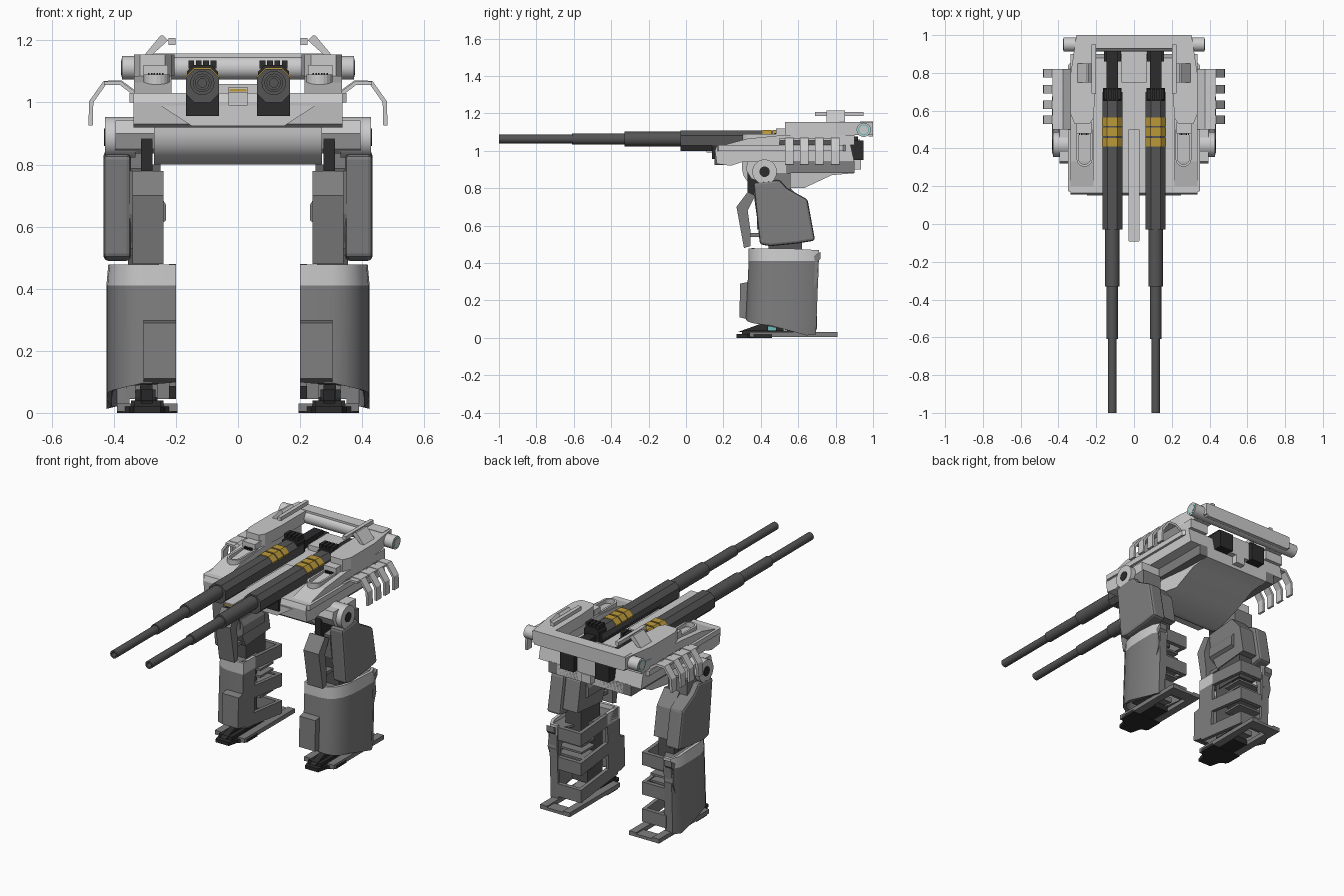
import bpy, bmesh, math
from mathutils import Vector

if "Cube" in bpy.data.objects:
    bpy.data.objects.remove(bpy.data.objects["Cube"])


def mat(name, r, g, b):
    m = bpy.data.materials.new(name)
    m.diffuse_color = (r, g, b, 1)
    m.use_nodes = True
    m.node_tree.nodes["Principled BSDF"].inputs["Base Color"].default_value = m.diffuse_color
    return m


BARREL = mat("dark_barrel", .09, .09, .09)
BLACK = mat("black_metal", .025, .025, .027)
LEG = mat("leg_grey", .21, .21, .21)
YELLOW = mat("ochre", .5, .32, .04)
TEAL = mat("teal", .15, .5, .5)


def smooth(ob):
    bpy.context.view_layer.objects.active = ob
    bpy.ops.object.select_all(action='DESELECT')
    ob.select_set(True)
    bpy.ops.object.shade_smooth_by_angle()
    return ob


def finish(name, bm, m, mirror):
    bmesh.ops.recalc_face_normals(bm, faces=bm.faces)
    me = bpy.data.meshes.new(name)
    bm.to_mesh(me)
    bm.free()
    ob = bpy.data.objects.new(name, me)
    bpy.context.collection.objects.link(ob)
    if m:
        me.materials.append(m)
    if mirror:
        ob.modifiers.new("mirror", 'MIRROR')
    return ob


def prism(name, pts, axis, lo, hi, m=None, mirror=True):
    """Extrude a profile: x takes (y,z), y takes (x,z), z takes (x,y)."""
    bm = bmesh.new()
    place = {'x': lambda p, t: (t, *p), 'y': lambda p, t: (p[0], t, p[1]),
             'z': lambda p, t: (*p, t)}[axis]
    a, b = [[bm.verts.new(place(p, t)) for p in pts] for t in (lo, hi)]
    bm.faces.new(a)
    bm.faces.new(b[::-1])
    for i in range(len(pts)):
        j = (i + 1) % len(pts)
        bm.faces.new((a[i], a[j], b[j], b[i]))
    return finish(name, bm, m, mirror)


def box(name, x, y, z, m=None, mirror=True):
    return prism(name, [(x[0], y[0]), (x[1], y[0]), (x[1], y[1]), (x[0], y[1])], 'z', *z, m, mirror)


def cyl(name, axis, lo, hi, c, r, m=None, mirror=True, n=20):
    pts = [(c[0] + r * math.cos(k * math.tau / n), c[1] + r * math.sin(k * math.tau / n)) for k in range(n)]
    return smooth(prism(name, pts, axis, lo, hi, m, mirror))


def band(path, t):
    """Turn an open 2D path into a closed outline of thickness t."""
    P = [Vector(p) for p in path]
    back = []
    for i, p in enumerate(P):
        d = (P[min(i + 1, len(P) - 1)] - P[max(i - 1, 0)]).normalized()
        back.append(tuple(p + Vector((-d.y, d.x)) * t))
    return [tuple(p) for p in P] + back[::-1]


# ---- twin cannons ----
G = .115
for i, (a, b, r) in enumerate([(-.61, -.33, .030), (-.33, -.02, .039)]):
    cyl(f"barrel_section_{i}", 'y', a, b, (G, 1.063), r, BARREL)
bm = bmesh.new()   # hollow muzzle section turned from a profile
prof = [bm.verts.new((G + r, y, 1.063)) for r, y in [(.023, -.61), (.023, -1), (.014, -1), (.014, -.9), (.0, -.9)]]
es = [bm.edges.new(prof[i:i + 2]) for i in range(4)]
bmesh.ops.spin(bm, geom=prof + es, cent=(G, 0, 1.063), axis=(0, 1, 0), angle=math.tau, steps=20)
bmesh.ops.remove_doubles(bm, verts=bm.verts, dist=1e-5)
smooth(finish("muzzle", bm, BARREL, True))


def octo(w, z0, z1, c):
    return [(G - w + c, z0), (G + w - c, z0), (G + w, z0 + c), (G + w, z1 - c),
            (G + w - c, z1), (G - w + c, z1), (G - w, z1 - c), (G - w, z0 + c)]


prism("gun_housing", octo(.053, 1.0, 1.108, .027), 'y', -.03, .70, BARREL)
box("gun_cradle", (G - .053, G + .053), (.14, .7), (.957, 1.05), BLACK)
for y in (.41, .465, .52):
    prism("gun_band", octo(.055, 1.05, 1.112, .028), 'y', y, y + .045, YELLOW)
prism("gun_breech", octo(.05, .97, 1.12, .02), 'y', .65, .72, BLACK)
for k in range(4):
    x = G - .045 + k * .024
    box("breech_lug", (x, x + .018), (.66, .715), (1.11, 1.135), BLACK)
box("recoil_slide", (G - .03, G + .03), (.7, .92), (1.0, 1.075), BLACK)
box("breech_block", (G - .045, G + .045), (.86, .95), (.95, 1.055), BLACK)

# ---- hull ----
prism("hull", [(.155, 1.0), (.165, .93), (.24, .92), (.3, .94), (.9, .94), (.88, 1.03), (.165, 1.03)],
      'x', -.336, .336, None, False)
prism("hull_side", [(.33, .165), (.35, .175), (.35, .84), (.33, .86)], 'z', 1.0, 1.03)
prism("nose_plate", [(-.15, .925), (.15, .925), (.25, .99), (-.25, .99)], 'y', .152, .2, None, False)
box("gun_rail", (-.03, .03), (-.09, .5), (1.03, 1.05), None, False)
box("nose_sensor", (-.03, .03), (.11, .2), (.99, 1.05), None, False)
box("sensor_strip", (-.027, .027), (-.092, -.08), (1.036, 1.043), YELLOW, False)
belly = prism("belly", [(.3, .94), (.3, .9), (.308, .865), (.33, .835), (.365, .812), (.42, .80), (.63, .80),
                        (.78, .87), (.9, .88), (.9, .945)], 'x', -.27, .27, None, False)
for v in belly.data.vertices:     # belly narrows toward the tail
    if v.co.y > .6:
        v.co.x *= .8
smooth(belly)
prism("waist_beam", [(.33, .942), (.32, .9), (.35, .85), (.40, .835), (.48, .84), (.54, .88), (.54, .942)],
      'x', -.395, .395, None, False)
box("tail_underbox", (.08, .27), (.53, .9), (.88, .945), LEG)
box("tail_sensor", (-.065, .065), (.75, .93), (.95, 1.06), None, False)
box("tail_sensor_lens", (-.03, .03), (.9, .935), (.9, .95), None, False)

# ---- shoulder decks, exhausts and rear frame ----
prism("deck_ramp", [(.2, 1.03), (.33, 1.065), (.53, 1.085), (.9, 1.085), (.9, 1.03)], 'x', .215, .335)
prism("upper_arm_plate", [(.215, .56), (.235, .53), (.315, .53), (.335, .58), (.335, .80), (.305, 1.0), (.205, 1.0),
                          (.205, .69)], 'z', 1.085, 1.155)
box("grille_frame", (.225, .305), (.48, .54), (1.07, 1.12))
for k in range(6):
    box("grille_slat", (.24 + k * .009, .245 + k * .009), (.472, .49), (1.08, 1.095), BLACK)
exhaust = [(.22, .5)] + [(.262 - .042 * math.cos(a), .345 - .042 * math.sin(a))
                         for a in [k * math.pi / 10 for k in range(11)]] + [(.304, .5)]
prism("exhaust_rim", band(exhaust, .012), 'z', 1.05, 1.09)
box("inner_rail", (.202, .224), (.69, .95), (1.185, 1.207))
prism("antenna_blade", [(.30, 1.155), (.275, 1.155), (.225, 1.2), (.24, 1.215), (.25, 1.215)], 'y', .75, .85)
cyl("rear_crossbar", 'x', -.374, .374, (.95, 1.112), .038, None, False)
cyl("crossbar_cap", 'x', .37, .375, (.95, 1.112), .03, TEAL)
cyl("crossbar_plug", 'x', .37, .3765, (.95, 1.112), .024)
box("rear_beam", (-.295, .295), (.975, 1.0), (1.075, 1.157), None, False)
box("rear_beam_top", (-.295, .295), (.93, 1.0), (1.145, 1.157), None, False)

# ---- side skirts with ribs ----
prism("skirt", band([(.335, 1.022), (.38, 1.056), (.432, 1.056)], .012), 'y', .5, .82)
for y in (.53, .61, .69, .775):
    prism("skirt_rib", band([(.335, 1.024), (.38, 1.058), (.425, 1.058), (.466, 1.0), (.468, .925)], .014),
          'y', y, y + .045)

# ---- hips and thighs ----
cyl("hip_joint", 'x', .33, .428, (.42, .888), .066)
cyl("hip_pin", 'x', .42, .431, (.42, .888), .028, BLACK)
box("hip_strut", (.275, .312), (.33, .46), (.76, .89), BLACK)
box("hip_block", (.275, .40), (.44, .56), (.76, .88), LEG)
thigh = prism("thigh_armour", [(.36, .83), (.5, .845), (.54, .80), (.65, .74), (.69, .52), (.6, .505), (.45, .49),
                               (.395, .50), (.38, .64)], 'x', .345, .433, LEG)
bev = thigh.modifiers.new("soft_corners", 'BEVEL')
bev.width = .014
bev.segments = 2
prism("thigh_core", [(.36, .78), (.56, .80), (.63, .72), (.66, .55), (.43, .53), (.38, .64)], 'x', .25, .35, LEG)
prism("thigh_front_plate", [(.33, .78), (.27, .70), (.31, .48), (.345, .49), (.345, .57), (.33, .68), (.37, .76)],
      'x', .24, .34, LEG)
prism("thigh_inner_wedge", [(.232, .62), (.232, .67), (.265, .725), (.29, .725), (.29, .58)], 'y', .38, .58, LEG)
box("knee_link", (.27, .33), (.32, .44), (.54, .56), LEG)
box("knee_column", (.255, .355), (.44, .62), (.40, .56), BARREL)

# ---- calves: curved outer shell, inner bands and rear slats ----
plan = [(.2, .45), (.2, .335), (.305, .335), (.345, .345), (.38, .37), (.405, .41),
        (.42, .47), (.424, .55), (.424, .66), (.40, .71), (.35, .71)]
shell = prism("calf_shell", band(plan, .018), 'z', .05, .41, LEG)
for v in shell.data.vertices:     # hem slopes down to the outside rear
    if v.co.z < .1:
        out = min(1, max(0, v.co.x - .3) / .124)
        v.co.z = .098 - .03 * out - .055 * min(1, max(0, v.co.y - .46) / .2) * (v.co.x > .3)
        v.co.y -= .015
smooth(shell)
rim = prism("calf_rim", band(plan, .018), 'z', .41, .478)
for v in rim.data.vertices:
    if v.co.z > .45:
        v.co.x = min(v.co.x, .3 + (v.co.x - .3) * .95)
        v.co.z -= .06 * max(0, v.co.y - .55)
smooth(rim)
prism("calf_top", [(x * .95 + .013, y * .95 + .025) for x, y in plan], 'z', .44, .452, LEG)
for z, drop in ((.40, .02), (.235, .03), (.075, .03)):     # slanted inner bands
    prism("calf_inner_band", [(.35, z + .01), (.35, z + .08), (.69, z + .075 - drop), (.69, z - drop)],
          'x', .2, .222, LEG)
    box("calf_rear_band", (.2, .36), (.675, .70), (z - drop, z + .075 - drop), LEG)
for k in range(5):
    z = .19 + k * .04
    box("calf_slat", (.225, .38), (.53, .655), (z, z + .012), LEG)
box("shin_core", (.26, .36), (.41, .55), (.09, .44), BARREL)
prism("shin_plate", [(.285, .11), (.325, .10), (.34, .30), (.29, .29)], 'x', .2, .305, LEG)
prism("calf_rear_fin", [(.64, .41), (.72, .46), (.72, .425), (.70, .40), (.71, .33), (.68, .25), (.66, .27)],
      'x', .36, .41, LEG)

# ---- feet ----
prism("toe", [(.25, .27), (.335, .27), (.35, .33), (.39, .36), (.39, .46), (.195, .46), (.195, .36), (.235, .33)],
      'z', 0, .02, BLACK)
box("toe_block", (.25, .335), (.30, .44), (.015, .04), BLACK)
prism("toe_wedge", [(.275, .03), (.40, .075), (.44, .075), (.44, .03)], 'x', .275, .312, BLACK)
for name, x in (("heel_side_outer", (.345, .39)), ("heel_side_inner", (.195, .24))):
    box(name, x, (.34, .81), (.005, .03), LEG)
box("heel_rear", (.195, .39), (.74, .81), (.005, .022), LEG)
box("heel_bridge", (.24, .345), (.44, .58), (.005, .04), BLACK)
cyl("ankle_pin", 'x', .265, .33, (.46, .05), .026, BLACK)
cyl("ankle_pin_cap", 'x', .328, .332, (.46, .05), .022, TEAL)
box("ankle_column", (.275, .315), (.42, .52), (.03, .12), BLACK)
prism("heel_piston", [(.5, .09), (.64, .06), (.64, .03), (.5, .05)], 'x', .26, .33, LEG)
